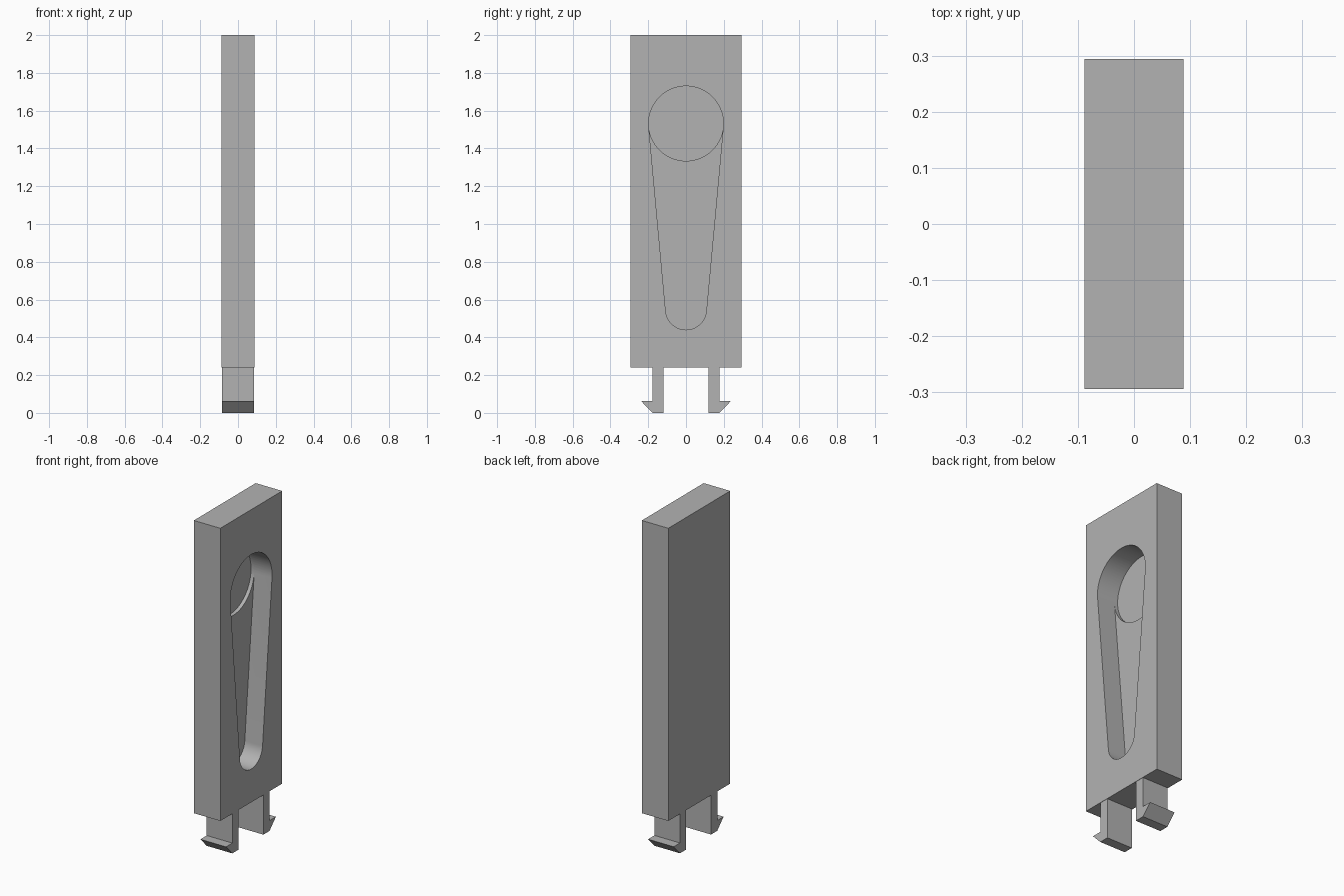
import bpy
import bmesh
from math import asin, cos, pi, sin

if "Cube" in bpy.data.objects:
    bpy.data.objects.remove(bpy.data.objects["Cube"], do_unlink=True)

HALF_X, HALF_Y = 0.088, 0.294
BASE_Z, TOP_Z = 0.24, 2.0

grey = bpy.data.materials.new("plain grey")
grey.use_nodes = True
colour = (0.45, 0.45, 0.45, 1)
grey.diffuse_color = colour
grey.node_tree.nodes["Principled BSDF"].inputs["Base Color"].default_value = colour


def prism(name, profile, x0, x1):
    """Extrude a (y, z) profile along x."""
    bm = bmesh.new()
    face = bm.faces.new([bm.verts.new((x0, y, z)) for y, z in profile])
    side = bmesh.ops.extrude_face_region(bm, geom=[face])["geom"]
    verts = [g for g in side if isinstance(g, bmesh.types.BMVert)]
    bmesh.ops.translate(bm, verts=verts, vec=(x1 - x0, 0, 0))
    bmesh.ops.recalc_face_normals(bm, faces=bm.faces)
    mesh = bpy.data.meshes.new(name)
    bm.to_mesh(mesh)
    bm.free()
    mesh.materials.append(grey)
    obj = bpy.data.objects.new(name, mesh)
    bpy.context.collection.objects.link(obj)
    return obj


def arc(z, radius, start, end, steps):
    angles = [start + (end - start) * i / steps for i in range(steps + 1)]
    return [(radius * cos(a), z + radius * sin(a)) for a in angles]


def activate(obj):
    bpy.ops.object.select_all(action="DESELECT")
    obj.select_set(True)
    bpy.context.view_layer.objects.active = obj


def cut(obj, cutter):
    cutter.hide_render = True
    mod = obj.modifiers.new("recess", "BOOLEAN")
    mod.operation = "DIFFERENCE"
    mod.solver = "EXACT"
    mod.object = cutter
    activate(obj)
    bpy.ops.object.modifier_apply(modifier=mod.name)
    bpy.data.objects.remove(cutter, do_unlink=True)


# Main slab
slab = prism("slab", [(-HALF_Y, BASE_Z), (HALF_Y, BASE_Z),
                      (HALF_Y, TOP_Z), (-HALF_Y, TOP_Z)], -HALF_X, HALF_X)

# Tapered recess and the slightly deeper round pocket at its wide end
wide_z, wide_r = 1.532, 0.198
narrow_z, narrow_r = 0.548, 0.108
tilt = asin((wide_r - narrow_r) / (wide_z - narrow_z))
upper = arc(wide_z, wide_r, -tilt, pi + tilt, 40)
lower = arc(narrow_z, narrow_r, pi + tilt, 2 * pi - tilt, 32)
rest = arc(wide_z, wide_r, pi + tilt, 2 * pi - tilt, 36)[1:-1]
cut(slab, prism("taper_cutter", upper + lower, HALF_X - 0.118, HALF_X + 0.1))
cut(slab, prism("pocket_cutter", upper + rest, HALF_X - 0.14, HALF_X + 0.1))
activate(slab)
bpy.ops.object.shade_smooth_by_angle(angle=pi / 6)

# Pair of barbed clip legs
leg = [(0.118, BASE_Z), (0.118, 0), (0.177, 0), (0.237, 0.062),
       (0.177, 0.062), (0.177, BASE_Z)]
for name, side in (("back_clip_leg", 1), ("front_clip_leg", -1)):
    prism(name, [(side * y, z) for y, z in leg], -0.084, 0.086)
